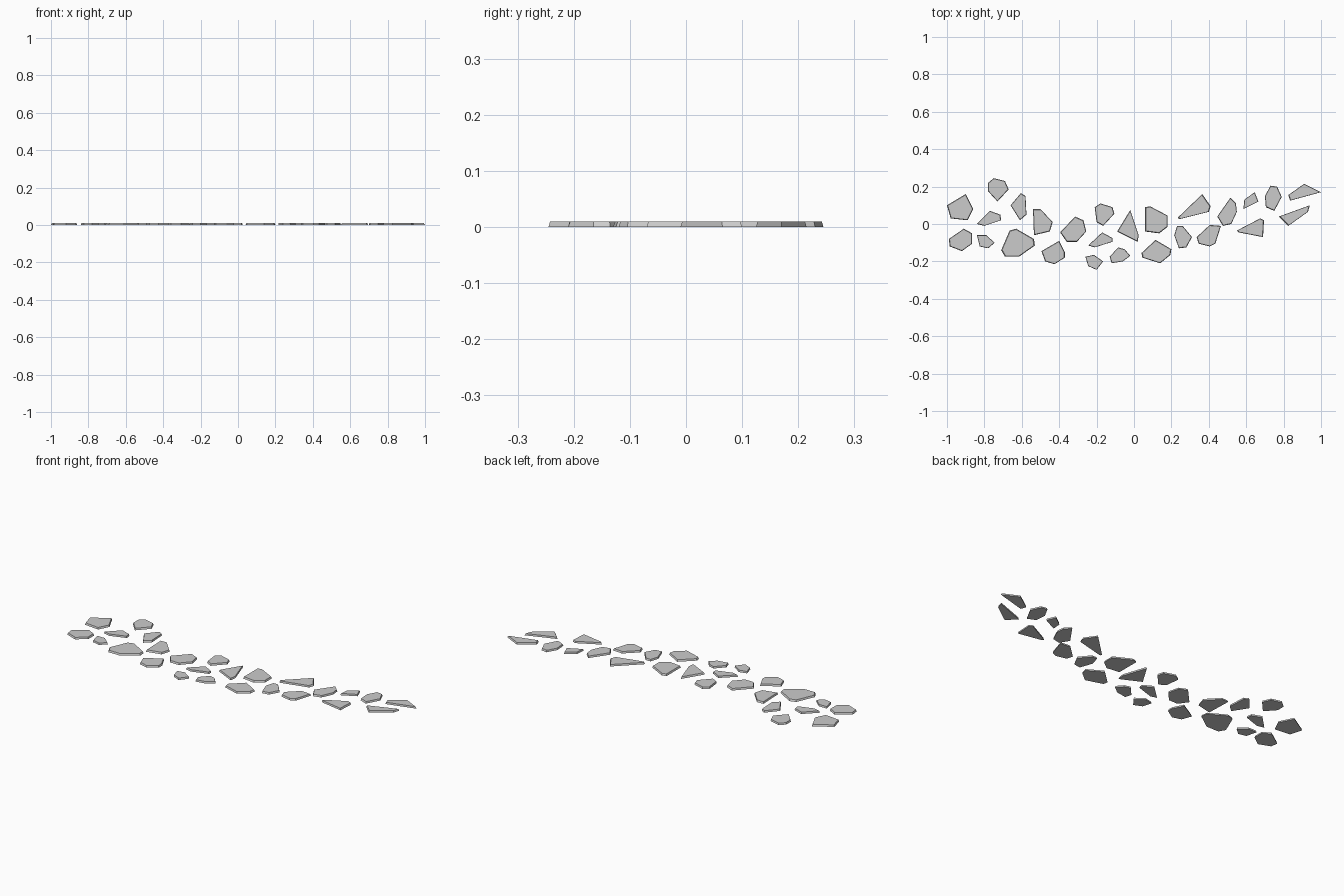
import bpy, bmesh
from mathutils import Vector

HEIGHT = 0.01   # slab thickness
TAPER = 0.94    # top face size relative to the base


def stone(*outline):
    """One flat paving stone with slightly sloped sides."""
    bm = bmesh.new()
    base = bm.faces.new([bm.verts.new((x, y, 0)) for x, y in outline])
    c = base.calc_center_median()
    top = bmesh.ops.extrude_face_region(bm, geom=[base], use_keep_orig=True)["geom"]
    for v in (g for g in top if isinstance(g, bmesh.types.BMVert)):
        v.co = c + (v.co - c) * TAPER + Vector((0, 0, HEIGHT))
    bmesh.ops.recalc_face_normals(bm, faces=bm.faces)
    mesh = bpy.data.meshes.new("paving_stone")
    bm.to_mesh(mesh)
    bm.free()
    bpy.context.collection.objects.link(bpy.data.objects.new("paving_stone", mesh))


# left end of the path
stone((-1, .10), (-.9, .16), (-.86, .08), (-.89, .02), (-.98, .03))
stone((-.78, .22), (-.75, .245), (-.69, .23), (-.67, .185), (-.73, .12), (-.78, .175))
stone((-.84, 0), (-.77, .07), (-.715, .05), (-.71, .02), (-.8, -.01))
stone((-.66, .10), (-.605, .165), (-.58, .15), (-.575, .05), (-.61, .02))
stone((-.99, -.08), (-.91, -.025), (-.865, -.05), (-.865, -.105), (-.92, -.145), (-.985, -.12))
stone((-.84, -.06), (-.79, -.06), (-.745, -.1), (-.78, -.13), (-.825, -.12))
stone((-.71, -.14), (-.665, -.035), (-.63, -.025), (-.535, -.08), (-.53, -.115), (-.615, -.175), (-.69, -.175))

# left of the middle
stone((-.54, .08), (-.5, .08), (-.435, .01), (-.45, -.04), (-.535, -.06))
stone((-.495, -.145), (-.4, -.09), (-.37, -.15), (-.37, -.18), (-.425, -.215), (-.475, -.2))
stone((-.395, -.045), (-.315, .04), (-.27, .02), (-.255, -.04), (-.305, -.095), (-.36, -.095))
stone((-.21, .09), (-.18, .11), (-.115, .09), (-.105, .055), (-.165, -.01), (-.2, .01))
stone((-.245, -.115), (-.17, -.045), (-.115, -.075), (-.115, -.095), (-.21, -.125))
stone((-.26, -.175), (-.215, -.165), (-.165, -.2), (-.2, -.245), (-.245, -.225))
stone((-.13, -.175), (-.085, -.125), (-.05, -.135), (-.02, -.17), (-.06, -.2), (-.12, -.21))
stone((-.02, .075), (.025, -.06), (.02, -.095), (-.09, -.04))

# right of the middle
stone((.06, .09), (.085, .095), (.18, .045), (.18, -.015), (.135, -.05), (.06, -.04))
stone((.04, -.155), (.115, -.085), (.2, -.135), (.195, -.165), (.14, -.21), (.045, -.18))
stone((.23, -.01), (.26, -.01), (.31, -.07), (.28, -.125), (.24, -.13), (.215, -.06))
stone((.235, .035), (.365, .16), (.41, .095), (.4, .065), (.24, .025))
stone((.335, -.07), (.405, -.005), (.465, -.01), (.435, -.105), (.405, -.12), (.345, -.105))
stone((.445, .04), (.515, .14), (.545, .11), (.55, .065), (.52, 0), (.475, -.01))

# right end of the path
stone((.59, .13), (.645, .17), (.665, .12), (.585, .08))
stone((.7, .15), (.73, .205), (.765, .2), (.79, .145), (.75, .07), (.705, .09))
stone((.55, -.035), (.675, .03), (.695, .02), (.69, -.07), (.56, -.045))
stone((.825, .155), (.91, .215), (1, .17), (.835, .125))
stone((.775, .04), (.94, .1), (.93, .065), (.825, -.01))
